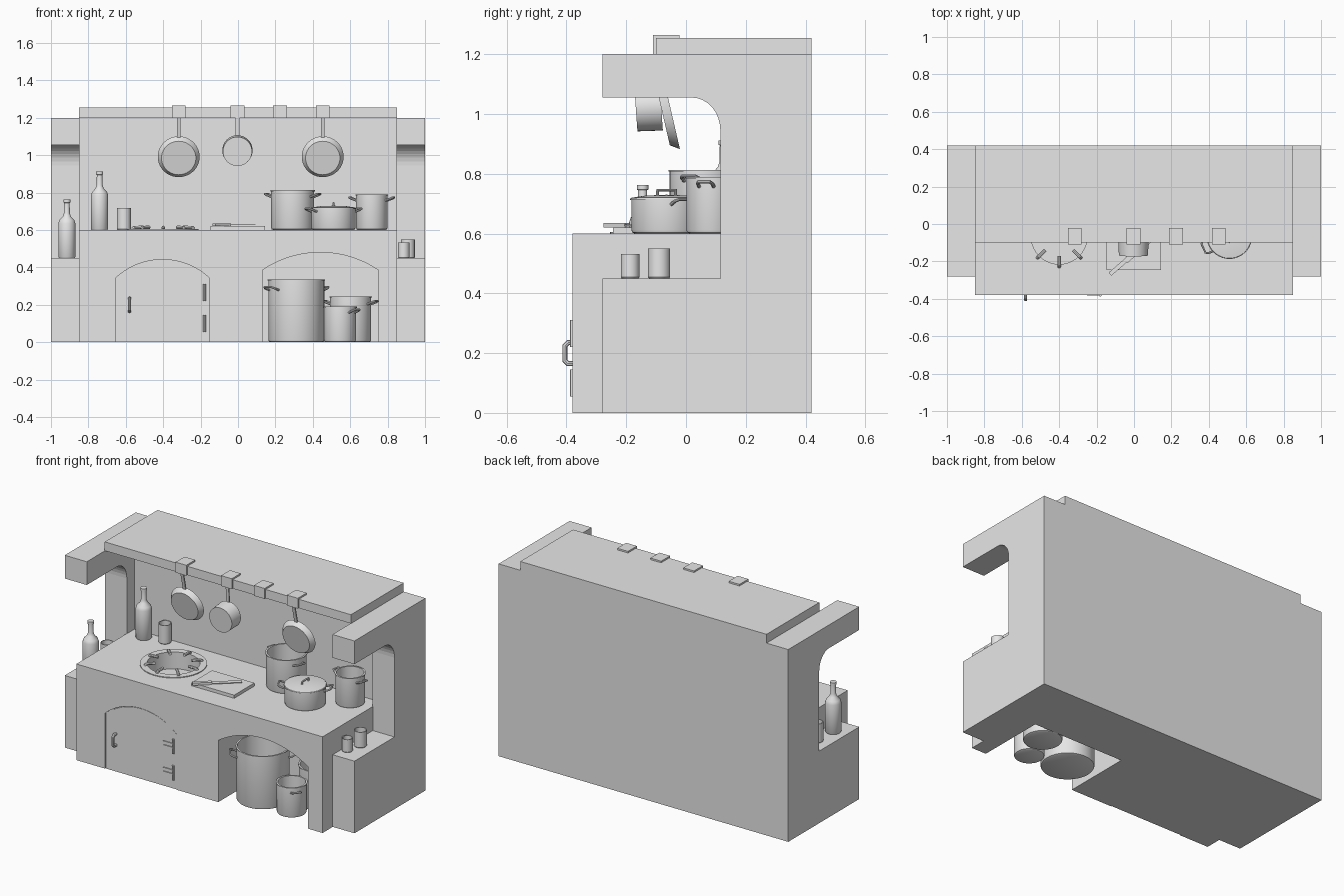
import bpy, bmesh
from math import pi, sin, cos, radians
from mathutils import Matrix, Vector

if "Cube" in bpy.data.objects:
    bpy.data.objects.remove(bpy.data.objects["Cube"], do_unlink=True)

grey = bpy.data.materials.new("plain grey")
grey.use_nodes = True
grey.diffuse_color = (0.8, 0.8, 0.8, 1)
grey.node_tree.nodes["Principled BSDF"].inputs["Base Color"].default_value = (0.8, 0.8, 0.8, 1)


def finish(name, bm, matrix=None, smooth=False):
    """Turn a bmesh into a named grey object."""
    bmesh.ops.recalc_face_normals(bm, faces=bm.faces)
    if matrix:
        bm.transform(matrix)
    mesh = bpy.data.meshes.new(name)
    bm.to_mesh(mesh)
    bm.free()
    mesh.materials.append(grey)
    obj = bpy.data.objects.new(name, mesh)
    bpy.context.collection.objects.link(obj)
    if smooth:
        bpy.ops.object.select_all(action="DESELECT")
        obj.select_set(True)
        bpy.context.view_layer.objects.active = obj
        bpy.ops.object.shade_smooth_by_angle(angle=radians(35))
    return obj


def box(name, lo, hi, matrix=None):
    bm = bmesh.new()
    bmesh.ops.create_cube(bm, size=1)
    lo, hi = Vector(lo), Vector(hi)
    place = Matrix.Translation((lo + hi) / 2) @ Matrix.Diagonal((*(hi - lo), 1))
    return finish(name, bm, matrix @ place if matrix else place)


def prism(name, points, push):
    """Extrude a flat outline along a vector."""
    bm = bmesh.new()
    face = bm.faces.new([bm.verts.new(p) for p in points])
    out = bmesh.ops.extrude_face_region(bm, geom=[face])["geom"]
    bmesh.ops.translate(bm, vec=push, verts=[v for v in out if isinstance(v, bmesh.types.BMVert)])
    return finish(name, bm)


def lathe(name, profile, matrix, steps=40):
    """Spin a radius/height profile around z."""
    bm = bmesh.new()
    vs = [bm.verts.new((r, 0, z)) for r, z in profile]
    es = [bm.edges.new(pair) for pair in zip(vs, vs[1:])]
    bmesh.ops.spin(bm, geom=vs + es, cent=(0, 0, 0), axis=(0, 0, 1), angle=2 * pi, steps=steps)
    bmesh.ops.remove_doubles(bm, verts=bm.verts, dist=1e-5)
    return finish(name, bm, matrix, smooth=True)


def rod(name, points, radius):
    """Round bar through a list of points."""
    curve = bpy.data.curves.new(name, "CURVE")
    curve.dimensions = "3D"
    curve.bevel_depth = radius
    curve.bevel_resolution = 2
    curve.use_fill_caps = True
    spline = curve.splines.new("POLY")
    spline.points.add(len(points) - 1)
    for p, co in zip(spline.points, points):
        p.co = (*co, 1)
    tmp = bpy.data.objects.new(name + "_path", curve)
    bm = bmesh.new()
    bpy.context.collection.objects.link(tmp)
    mesh = bpy.data.meshes.new_from_object(tmp.evaluated_get(bpy.context.evaluated_depsgraph_get()))
    bm.from_mesh(mesh)
    bpy.data.objects.remove(tmp, do_unlink=True)
    bpy.data.meshes.remove(mesh)
    return finish(name, bm, smooth=True)


def cut(target, cutter):
    mod = target.modifiers.new("cut", "BOOLEAN")
    mod.object = cutter
    mod.solver = "EXACT"
    bpy.context.view_layer.objects.active = target
    bpy.ops.object.modifier_apply(modifier=mod.name)
    bpy.data.objects.remove(cutter, do_unlink=True)


def arch(x0, x1, spring, top, y, low):
    """Outline of an arched opening, a circular segment over straight sides."""
    half, rise = (x1 - x0) / 2, top - spring
    rad = (half ** 2 + rise ** 2) / (2 * rise)
    pts = [(x0, y, low), (x1, y, low)]
    for i in range(25):
        x = half * (1 - i / 12)
        pts.append(((x0 + x1) / 2 + x, y, top - rad + (rad ** 2 - x ** 2) ** 0.5))
    return pts


# Side blocks with shelf, rounded recess and overhang
for side, x in (("right", -1), ("left", 0.848)):
    fillet = [(0.02 + 0.095 * cos(a * pi / 16), 0.945 + 0.11 * sin(a * pi / 16)) for a in range(9)]
    outline = [(0.42, 0), (-0.28, 0), (-0.28, 0.45), (0.115, 0.45), *fillet,
               (-0.28, 1.055), (-0.28, 1.2), (0.42, 1.2)]
    prism(side + "_side_block", [(x, y, z) for y, z in outline], (0.152, 0, 0))

# Counter with arched niche, recessed door and burner well
counter = box("counter", (-0.85, -0.38, 0), (0.85, 0.42, 0.6))
cut(counter, prism("niche_cutter", arch(0.13, 0.75, 0.385, 0.48, -0.5, -0.1), (0, 0.545, 0)))
cut(counter, prism("door_cutter", arch(-0.652, -0.155, 0.345, 0.442, -0.5, -0.1), (0, 0.13, 0)))
burner = Matrix.Translation((-0.4, -0.065, 0.6))
cut(counter, lathe("well_cutter", [(0, -0.1), (0.15, -0.1), (0.15, 0.1), (0, 0.1)], burner))
prism("door", arch(-0.648, -0.159, 0.342, 0.438, -0.376, 0), (0, 0.01, 0))

# Back wall and top slab
box("back_wall", (-0.85, 0.19, 0.6), (0.85, 0.42, 1.2))
box("top_slab", (-0.85, -0.1, 1.2), (0.85, 0.42, 1.255))

# Door handle and hinges
rod("door_handle", [(-0.58, -0.37, 0.165), (-0.58, -0.395, 0.165), (-0.58, -0.405, 0.175),
                    (-0.58, -0.405, 0.225), (-0.58, -0.395, 0.235), (-0.58, -0.37, 0.235)], 0.009)
for z in (0.1, 0.265):
    rod("hinge_pin", [(-0.18, -0.38, z - 0.045), (-0.18, -0.38, z + 0.045)], 0.008)
    for dz in (-0.012, 0.012):
        box("hinge_strap", (-0.25, -0.382, z + dz - 0.005), (-0.175, -0.374, z + dz + 0.005))

# Burner ring and prongs
lathe("burner_ring", [(0.15, -0.02), (0.15, 0.005), (0.19, 0.005), (0.19, -0.001)], burner)
for i in range(8):
    turn = burner @ Matrix.Rotation(i * pi / 4, 4, "Z")
    rod("burner_prong", [turn @ Vector(p) for p in
                         ((0.165, 0, 0.004), (0.155, 0, 0.014), (0.105, 0, 0.014))], 0.009)

# Cutting board and knife
box("cutting_board", (-0.148, -0.245, 0.6), (0.145, -0.045, 0.62))
knife = Matrix.Translation((-0.128, -0.268, 0.62)) @ Matrix.Rotation(radians(41), 4, "Z")
box("knife_handle", (0, -0.011, 0.001), (0.11, 0.011, 0.016), knife)
box("knife_blade", (0.11, -0.016, 0.006), (0.28, 0.012, 0.01), knife)


def pot(name, x, y, z, r, h, angle, grip, lid=False):
    """Open pot with two bent side handles, optionally lidded."""
    place = Matrix.Translation((x, y, z))
    body = [(0, 0), (r - 0.012, 0), (r - 0.003, 0.004), (r, 0.012), (r, h - 0.006), (r + 0.004, h - 0.006),
            (r + 0.004, h), (r - 0.006, h), (r - 0.006, 0.012), (0, 0.012)]
    lathe(name, body, place)
    for turn in (0, pi):
        spin = place @ Matrix.Rotation(radians(angle) + turn, 4, "Z")
        path = [(r - 0.004, -grip, h * 0.83), (r + 0.022, -grip, h * 0.83 + 0.01),
                (r + 0.035, -grip * 0.75, h * 0.83 + 0.016)]
        path += [(a, -b, c) for a, b, c in reversed(path)]
        rod(name + "_handle", [spin @ Vector(p) for p in path], 0.006)
    if lid:
        lathe(name + "_lid", [(0, h + 0.012), (r * 0.6, h + 0.009), (r, h + 0.002), (r + 0.004, h - 0.004),
                              (0, h - 0.004)], place)
        path = [(0, -0.03, h + 0.005), (0, -0.03, h + 0.027), (0, 0.03, h + 0.027), (0, 0.03, h + 0.005)]
        rod(name + "_lid_handle", [place @ Vector(p) for p in path], 0.006)


# Pots on the counter and in the niche
pot("tall_pot", 0.292, 0.06, 0.6, 0.115, 0.213, -20, 0.03)
pot("casserole", 0.51, -0.065, 0.6, 0.118, 0.118, 25, 0.035, lid=True)
pot("narrow_pot", 0.715, 0.085, 0.6, 0.084, 0.19, -12, 0.025)
pot("niche_large_pot", 0.312, -0.2, 0, 0.15, 0.335, 215, 0.045)
pot("niche_small_pot", 0.546, -0.25, 0, 0.085, 0.19, -40, 0.025)
pot("niche_back_pot", 0.602, -0.067, 0, 0.11, 0.245, -20, 0.03)

# Bottles and cups
for name, x, y, z in (("counter_bottle", -0.74, 0.128, 0.6), ("shelf_bottle", -0.915, -0.145, 0.45)):
    lathe(name, [(0, 0), (0.042, 0), (0.046, 0.006), (0.046, 0.185), (0.04, 0.203), (0.022, 0.222),
                 (0.016, 0.24), (0.015, 0.295), (0.019, 0.297), (0.019, 0.312), (0, 0.312)],
          Matrix.Translation((x, y, z)), 28)
for name, x, y, z, r, h in (("counter_cup", -0.61, 0.15, 0.6, 0.037, 0.118),
                            ("shelf_cup", -0.91, 0.01, 0.45, 0.037, 0.12),
                            ("small_cup", 0.886, -0.187, 0.45, 0.031, 0.082),
                            ("large_cup", 0.908, -0.09, 0.45, 0.037, 0.1)):
    lathe(name, [(0, 0), (r - 0.003, 0), (r, 0.004), (r, h), (r - 0.005, h), (r - 0.005, 0.01), (0, 0.01)],
          Matrix.Translation((x, y, z)), 28)

# Hanging clips over the slab edge
for x in (-0.317, -0.003, 0.224, 0.453):
    box("clip_top", (x - 0.037, -0.11, 1.255), (x + 0.037, -0.022, 1.265))
    box("clip_front", (x - 0.037, -0.11, 1.2), (x + 0.037, -0.1, 1.265))

# Hanging pans and saucepan, bases turned to the front
for name, x, tilt, drop, r, r2, depth in (("left_pan", -0.317, 13, 0.225, 0.112, 0.092, 0.03),
                                          ("saucepan", -0.003, 4, 0.185, 0.081, 0.078, 0.085),
                                          ("right_pan", 0.453, 13, 0.225, 0.112, 0.092, 0.03)):
    hang = Matrix.Translation((x, -0.1, 1.21)) @ Matrix.Rotation(radians(tilt), 4, "X")
    box(name + "_handle", (-0.01, -0.004, -drop + r - 0.006), (0.01, 0.004, 0.0), hang)
    shell = [(0, depth), (r2, depth), (r, 0), (r - 0.005, 0), (r2 - 0.005, depth - 0.006), (0, depth - 0.006)]
    lathe(name, shell, hang @ Matrix.Translation((0, 0.004, -drop)) @ Matrix.Rotation(pi / 2, 4, "X"))
